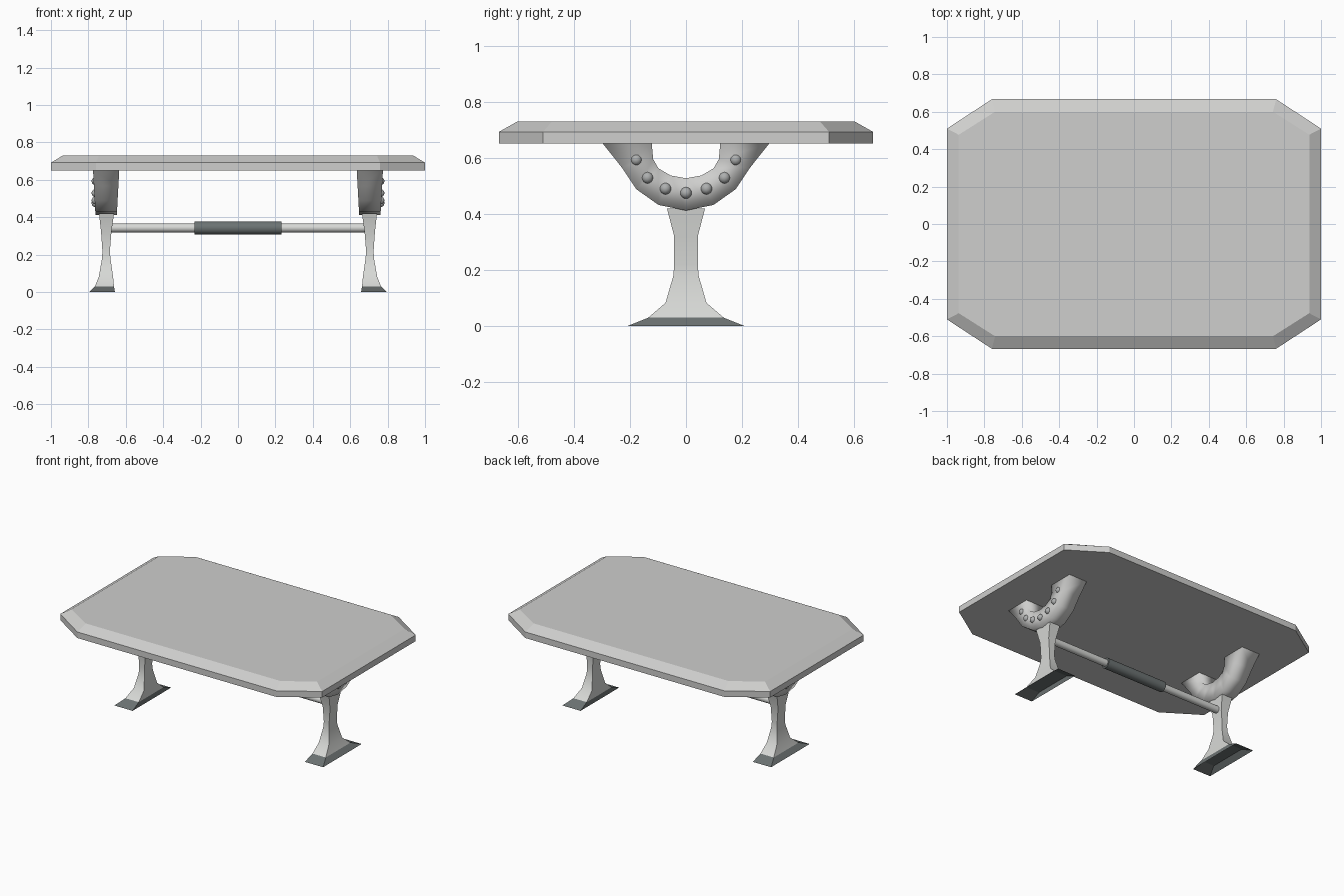
import bpy, bmesh, math
from mathutils import Matrix, Vector

if "Cube" in bpy.data.objects:
    bpy.data.objects.remove(bpy.data.objects["Cube"])


def mat(name, c):
    m = bpy.data.materials.new(name)
    m.diffuse_color = (*c, 1)
    m.use_nodes = True
    m.node_tree.nodes["Principled BSDF"].inputs["Base Color"].default_value = m.diffuse_color
    return m


TOP = mat("pale grey", (0.62, 0.62, 0.61))
LEG = mat("light metal", (0.68, 0.69, 0.67))
DARK = mat("dark grey", (0.15, 0.17, 0.17))
STUD = mat("mid grey", (0.42, 0.43, 0.43))


def finish(name, bm, material, smooth=None):
    bmesh.ops.recalc_face_normals(bm, faces=bm.faces[:])
    me = bpy.data.meshes.new(name)
    bm.to_mesh(me)
    bm.free()
    me.materials.append(material)
    ob = bpy.data.objects.new(name, me)
    bpy.context.collection.objects.link(ob)
    if smooth is not None:
        bpy.ops.object.select_all(action='DESELECT')
        bpy.context.view_layer.objects.active = ob
        ob.select_set(True)
        bpy.ops.object.shade_smooth_by_angle(angle=math.radians(smooth))
    return ob


def loft(name, rings, material, smooth=None, cap_start=True, cap_end=True):
    bm = bmesh.new()
    vs = [[bm.verts.new(p) for p in r] for r in rings]
    for a, b in zip(vs, vs[1:]):
        n = len(a)
        for i in range(n):
            bm.faces.new((a[i], a[(i + 1) % n], b[(i + 1) % n], b[i]))
    if cap_start:
        bm.faces.new(vs[0])
    if cap_end:
        bm.faces.new(vs[-1])
    return finish(name, bm, material, smooth)


def octagon(x, y, cx, cy, z):
    q = [(x, cy), (cx, y), (-cx, y), (-x, cy)]
    return [(a, b, z) for a, b in q] + [(-a, -b, z) for a, b in q]


def rect(x0, x1, y, z, s):
    return [(s * x0, -y, z), (s * x1, -y, z), (s * x1, y, z), (s * x0, y, z)]


# table top with chamfered rim
loft("table_top", [octagon(1, .667, .76, .51, .65),
                   octagon(1, .667, .76, .51, .692),
                   octagon(.937, .60, .743, .477, .73)], TOP)

# arch profile: inner and outer (y, z) pairs for one half
half = [((.122, .65), (.296, .65)), ((.117, .595), (.23, .567)),
        ((.098, .562), (.177, .488)), ((.055, .537), (.098, .432)),
        ((0, .527), (0, .412))]
arch = [tuple((-y, z) for y, z in p) for p in half] + half[-2::-1]


def arch_ring(inner, outer, s):
    pts = []
    for (y, z), sg in ((inner, -1), (inner, 1), (outer, 1), (outer, -1)):
        w = .057 + (z - .412) / .238 * .013
        pts.append((s * (.705 + sg * w), y, z))
    return pts


for s, side in ((-1, "left"), (1, "right")):
    # flared foot, open underneath
    loft(side + "_foot", [rect(.658, .797, .21, 0, s),
                          rect(.663, .765, .135, .03, s)], DARK, cap_start=False)
    # waisted leg: inner x, outer x, half depth, height
    prof = [(.663, .765, .135, .03), (.668, .744, .073, .083),
            (.682, .727, .045, .18), (.685, .725, .042, .22),
            (.677, .732, .042, .32), (.663, .743, .068, .42)]
    loft(side + "_leg", [rect(*p, s) for p in prof], LEG, 40)
    # curved cradle under the top
    loft(side + "_arch", [arch_ring(i, o, s) for i, o in arch], TOP, 180,
         cap_start=False, cap_end=False)
    # studs on the outer face of the cradle
    bm = bmesh.new()
    for y, z in ((0, .475), (.073, .49), (.137, .529), (.177, .593)):
        for yy in {y, -y}:
            bmesh.ops.create_uvsphere(bm, u_segments=12, v_segments=8, radius=.021,
                                      matrix=Matrix.Translation(Vector((s * .762, yy, z))))
    finish(side + "_studs", bm, STUD, 60)


# stretcher bar and its dark sleeve
def rod(name, length, radius, material):
    bm = bmesh.new()
    bmesh.ops.create_cone(bm, cap_ends=True, segments=20, radius1=radius, radius2=radius,
                          depth=length,
                          matrix=Matrix.Translation((0, 0, .343)) @ Matrix.Rotation(math.pi / 2, 4, 'Y'))
    finish(name, bm, material, 40)


rod("stretcher_bar", 1.38, .024, LEG)
rod("stretcher_sleeve", .465, .035, DARK)
